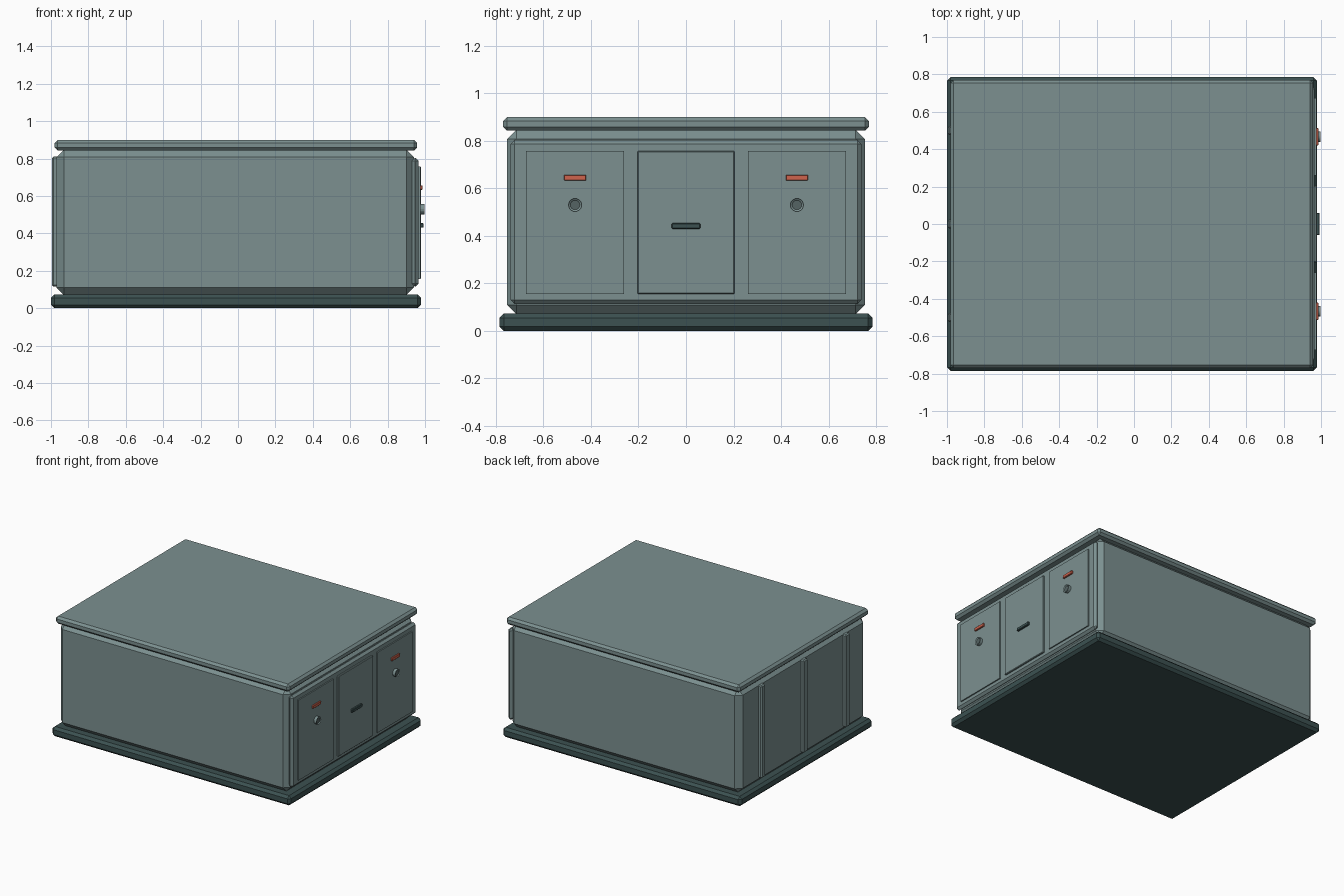
import bpy, bmesh
from math import pi
from mathutils import Matrix, Vector

cube = bpy.data.objects.get("Cube")
if cube:
    bpy.data.objects.remove(cube, do_unlink=True)


def material(name, rgb):
    m = bpy.data.materials.new(name)
    m.use_nodes = True
    m.diffuse_color = (*rgb, 1)
    m.node_tree.nodes["Principled BSDF"].inputs["Base Color"].default_value = (*rgb, 1)
    return m


GREY = material("grey_green", (0.2, 0.28, 0.28))
DARK = material("dark_green", (0.045, 0.083, 0.083))
RED = material("coral_red", (0.62, 0.125, 0.075))
CORE = material("slate", (0.09, 0.125, 0.125))


def finish(name, bm, *mats):
    mesh = bpy.data.meshes.new(name)
    bm.to_mesh(mesh)
    bm.free()
    for m in mats:
        mesh.materials.append(m)
    obj = bpy.data.objects.new(name, mesh)
    bpy.context.collection.objects.link(obj)
    return obj


def box(name, x, y, z, mat, bevel=0):
    """Box spanning the given (min, max) ranges, with chamfered edges."""
    bm = bmesh.new()
    size = [b - a for a, b in (x, y, z)]
    mid = Vector([(a + b) / 2 for a, b in (x, y, z)])
    bmesh.ops.create_cube(bm, size=1, matrix=Matrix.Translation(mid) @ Matrix.Diagonal((*size, 1)))
    if bevel:
        bmesh.ops.bevel(bm, geom=bm.edges[:], offset=bevel, segments=1, affect='EDGES')
    return finish(name, bm, mat)


def knob(name, y, z):
    """Short round lock with a sunken dark core."""
    bm = bmesh.new()
    place = Matrix.Translation((0.983, y, z)) @ Matrix.Rotation(pi / 2, 4, 'Y')
    bmesh.ops.create_cone(bm, cap_ends=True, segments=16, radius1=0.028, radius2=0.028,
                          depth=0.03, matrix=place)
    bm.normal_update()
    cap = max(bm.faces, key=lambda f: f.calc_center_median().x)
    bmesh.ops.inset_region(bm, faces=[cap], thickness=0.008)
    bmesh.ops.translate(bm, verts=cap.verts[:], vec=(-0.006, 0, 0))
    cap.material_index = 1
    return finish(name, bm, GREY, CORE)


# Plinth, body and lid
box("base_plinth", (-1.0, 0.978), (-0.785, 0.785), (0, 0.073), DARK, 0.018)
box("cabinet_body", (-0.97, 0.94), (-0.753, 0.753), (0.07, 0.848), GREY, 0.04)
box("lid", (-0.98, 0.958), (-0.77, 0.77), (0.843, 0.9), GREY, 0.016)

# Control face with a central drawer
box("face_panel", (0.93, 0.966), (-0.738, 0.738), (0.115, 0.803), GREY, 0.016)
box("centre_door", (0.95, 0.978), (-0.205, 0.205), (0.155, 0.757), GREY, 0.004)
box("centre_handle", (0.97, 0.992), (-0.06, 0.06), (0.43, 0.455), DARK, 0.004)

# Matching doors either side
for side, s in (("left", 1), ("right", -1)):
    mid = s * 0.467
    box(side + "_door", (0.95, 0.975), (mid - 0.207, mid + 0.207), (0.155, 0.757), GREY)
    box(side + "_indicator", (0.97, 0.986), (mid - 0.047, mid + 0.047), (0.633, 0.657), RED, 0.003)
    knob(side + "_lock", mid, 0.53)

# Vertical ribs on the opposite end
for i, y in enumerate((-0.5, 0, 0.5)):
    box(f"end_rib_{i + 1}", (-0.995, -0.95), (y - 0.025, y + 0.025), (0.115, 0.81), GREY, 0.008)
